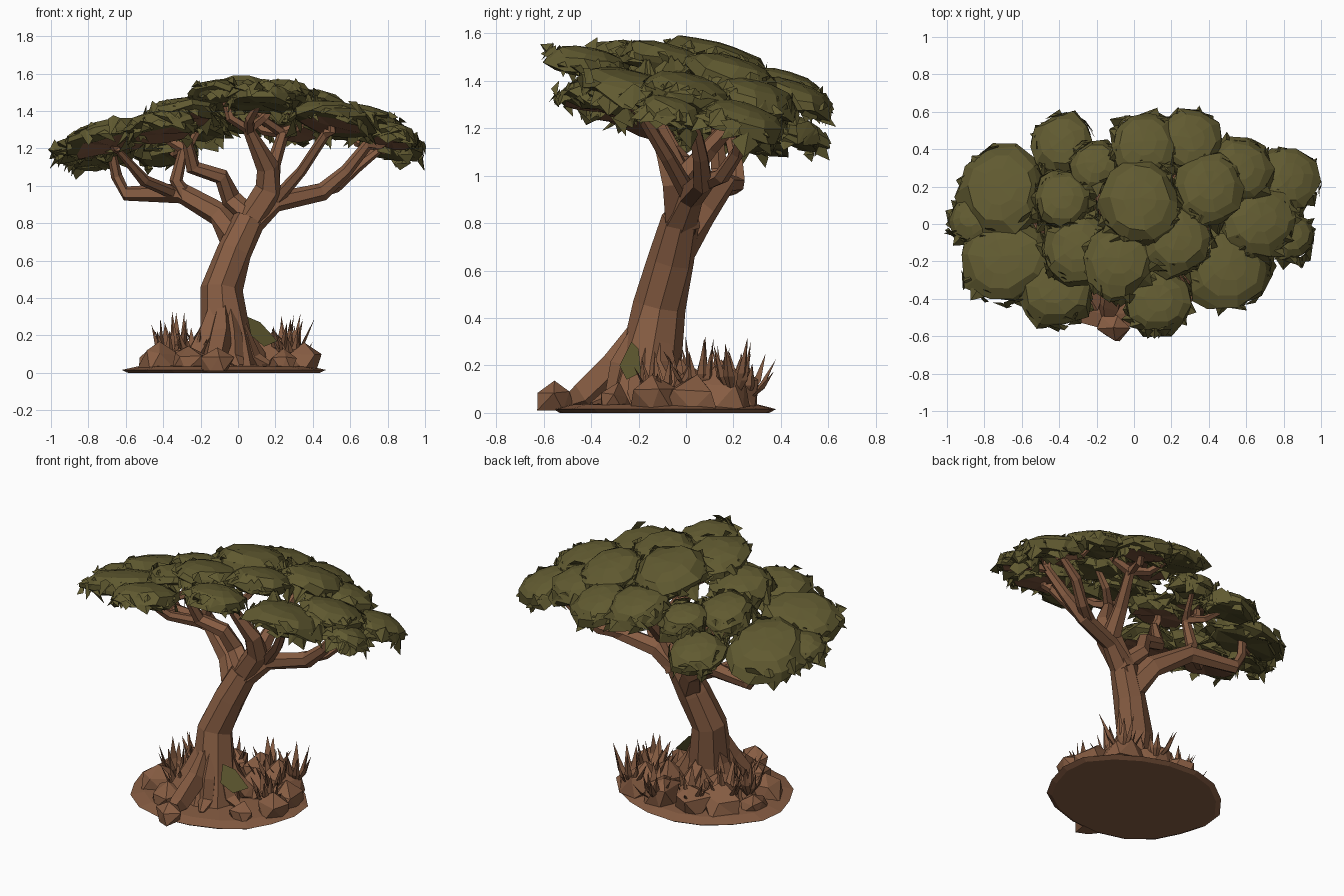
import bpy, bmesh, math, random
from mathutils import Vector, Matrix

random.seed(7)
cube = bpy.data.objects.get("Cube")
if cube:
    bpy.data.objects.remove(cube, do_unlink=True)


def material(name, rgb):
    mat = bpy.data.materials.new(name)
    mat.use_nodes = True
    mat.diffuse_color = (*rgb, 1)
    mat.node_tree.nodes["Principled BSDF"].inputs["Base Color"].default_value = (*rgb, 1)
    return mat


BARK = material("earthy_brown", (0.24, 0.108, 0.055))
LEAF = material("olive_green", (0.118, 0.102, 0.03))


def jitter(amount):
    return random.uniform(-amount, amount)


def finish(bm, name, *mats):
    bmesh.ops.recalc_face_normals(bm, faces=bm.faces)
    mesh = bpy.data.meshes.new(name)
    bm.to_mesh(mesh)
    bm.free()
    for mat in mats:
        mesh.materials.append(mat)
    obj = bpy.data.objects.new(name, mesh)
    bpy.context.collection.objects.link(obj)
    return obj


def bridge(bm, low, high):
    n = len(low)
    return [bm.faces.new((low[i], low[(i + 1) % n], high[(i + 1) % n], high[i])) for i in range(n)]


def fan(bm, ring, tip):
    n = len(ring)
    return [bm.faces.new((ring[i], ring[(i + 1) % n], tip)) for i in range(n)]


def tube(bm, points, radii, sides=6, rough=0.16):
    """Faceted tapering limb along a path, kept above the ground."""
    points = [Vector(p) for p in points]
    previous = None
    for i, p in enumerate(points):
        along = (points[min(i + 1, len(points) - 1)] - points[max(i - 1, 0)]).normalized()
        side = along.cross(Vector((0, 1, 0)))
        if side.length < 0.2:
            side = along.cross(Vector((0, 0, 1)))
        side.normalize()
        up = side.cross(along)
        ring = []
        for k in range(sides):
            a = math.tau * k / sides
            spot = p + (side * math.cos(a) + up * math.sin(a)) * radii[i] * (1 + jitter(rough))
            spot.z = max(spot.z, .012)
            ring.append(bm.verts.new(spot))
        if previous:
            bridge(bm, previous, ring)
        else:
            bm.faces.new(ring)
        previous = ring
    bm.faces.new(previous)


# Leaning trunk
bm = bmesh.new()
tube(bm, [(-.07, -.17, .02), (-.07, -.15, .2), (-.09, -.11, .45), (-.02, -.06, .65), (.06, -.02, .82)],
     [.2, .14, .108, .098, .085], 8, .08)
finish(bm, "trunk", BARK)

# Flared roots: direction, reach, thickness
bm = bmesh.new()
for angle, reach, girth in ((258, .26, .075), (290, .14, .05), (350, .15, .045), (35, .2, .06),
                            (85, .24, .06), (150, .2, .06), (215, .22, .065)):
    a = math.radians(angle)
    d = Vector((math.cos(a), math.sin(a), 0))
    start = Vector((-.07, -.17, 0))
    tube(bm, [start + d * .05 + Vector((0, .03, random.uniform(.34, .46))),
              start + d * .11 + Vector((0, 0, .2)), start + d * reach + Vector((0, 0, .07)),
              start + d * (reach + .1) + Vector((0, 0, .03))], [.025, girth * .9, girth, .02], 5, .25)
finish(bm, "roots", BARK)

# Main limbs
limbs = {
    "left_sweeping_limb": ([(.0, -.04, .7), (-.1, .06, .84), (-.3, .16, .96), (-.6, .21, .96),
                            (-.65, .21, 1.05), (-.68, .18, 1.2)], [.08, .065, .05, .04, .03, .025]),
    "left_upright_limb": ([(-.28, .15, .95), (-.33, .14, 1.03), (-.29, .13, 1.2)], [.045, .035, .028]),
    "left_front_limb": ([(-.34, .16, .96), (-.5, .0, 1.03), (-.65, -.14, 1.2)], [.035, .03, .02]),
    "right_limb": ([(.05, -.03, .78), (.2, .02, .91), (.45, .07, .97), (.58, .06, 1.08), (.7, .03, 1.23)],
                   [.075, .055, .045, .035, .025]),
    "right_back_limb": ([(.4, .06, .96), (.52, .15, 1.0), (.63, .22, 1.1), (.76, .24, 1.2)], [.04, .035, .03, .02]),
    "right_front_limb": ([(.2, .01, .92), (.34, -.08, 1.08), (.47, -.2, 1.28)], [.04, .033, .024]),
    "centre_limb": ([(.06, -.02, .8), (.17, -.03, .98), (.16, -.08, 1.1), (.06, -.17, 1.3)], [.085, .07, .058, .03]),
    "centre_back_limb": ([(.16, -.03, .96), (.19, .1, 1.12), (.24, .25, 1.28)], [.06, .045, .03]),
    "inner_limb": ([(.06, -.02, .84), (-.04, .03, .93), (-.09, -.02, 1.05), (-.24, -.06, 1.1), (-.28, -.14, 1.28)],
                   [.06, .05, .045, .038, .025]),
}
tips = []
for name, (path, radii) in limbs.items():
    bm = bmesh.new()
    tube(bm, path, radii)
    finish(bm, name, BARK)
    tips += [Vector(p) for p in path[-2:]]

# Canopy pads: x, y, radius, top height
pads = [
    (-.71, .18, .25, 1.29), (-.69, -.19, .26, 1.34), (-.87, .02, .13, 1.26), (-.42, -.36, .21, 1.39),
    (-.38, .43, .18, 1.26), (-.38, .13, .17, 1.41), (-.2, .31, .15, 1.38), (-.3, -.13, .2, 1.46),
    (-.08, -.2, .21, 1.56), (.03, .12, .24, 1.565), (.05, .42, .19, 1.44), (.3, .44, .19, 1.4),
    (.13, -.41, .19, 1.54), (.4, .19, .2, 1.5), (.23, -.08, .2, 1.555), (.5, -.23, .24, 1.44),
    (.56, .29, .19, 1.4), (.67, .02, .21, 1.42), (.83, .24, .18, 1.3), (.83, -.06, .14, 1.33),
]
twigs = bmesh.new()
for index, (x, y, radius, top) in enumerate(pads):
    bm = bmesh.new()
    thick = .09 + radius * .26
    centre = Vector((0, 0, -thick))
    stretch = random.uniform(.94, 1.06)
    rings = []
    # ring profile: radius share, height share, unevenness
    for share, height, rough in ((.72, .15, .1), (.98, .3, .18), (.94, .58, .12), (.72, .84, .05), (.4, .96, .02)):
        ring = []
        for k in range(10):
            a = math.tau * (k + jitter(.25)) / 10
            r = radius * share * (1 + jitter(rough * .7))
            ring.append(bm.verts.new(centre + Vector((math.cos(a) * r * stretch, math.sin(a) * r / stretch,
                                                      thick * (height + jitter(rough))))))
        rings.append(ring)
    for low, high in zip(rings, rings[1:]):
        bridge(bm, low, high)
    fan(bm, rings[-1], bm.verts.new((0, 0, 0)))
    under = fan(bm, rings[0], bm.verts.new(centre + Vector((0, 0, thick * .2))))
    if index % 2:
        for face in under:
            face.material_index = 1
    # Ragged leaf shards round the rim
    for k in range(30):
        a = math.tau * k / 30 + jitter(.1)
        out = Vector((math.cos(a), math.sin(a), 0))
        across = Vector((-out.y, out.x, 0))
        base = centre + out * radius * random.uniform(.75, .95) + Vector((0, 0, thick * random.uniform(.1, .6)))
        width = random.uniform(.03, .06)
        tip = base + out * random.uniform(0, .06) + across * jitter(.05) + Vector((0, 0, random.uniform(-.07, .03)))
        corners = [base - across * width + Vector((0, 0, jitter(.04))), tip,
                   base + across * width + Vector((0, 0, jitter(.04))), base + Vector((0, 0, .045))]
        verts = [bm.verts.new(c) for c in corners]
        bm.faces.new(verts[:3])
        bm.faces.new((verts[0], verts[1], verts[3]))
        bm.faces.new((verts[1], verts[2], verts[3]))
    # Every pad leans to the back, and outward to its own side
    lean = Matrix.Rotation(x * .25, 4, "Y") @ Matrix.Rotation(-.26 - y * .12, 4, "X")
    place = Matrix.Translation((x, y, top - thick * .5)) @ lean @ Matrix.Translation((0, 0, thick * .5))
    bm.transform(place)
    finish(bm, f"leaf_pad_{index + 1}", LEAF, BARK)
    # Branchlet from the nearest limb end up into the pad
    goal = place @ Vector((0, 0, -thick * .5))
    start = min(tips, key=lambda t: (t - goal).length)
    bend = start.lerp(goal, .5) + Vector((jitter(.03), jitter(.03), -.03))
    tube(twigs, [start, bend, goal], [.03, .024, .014], 5)
finish(twigs, "branchlets", BARK)

# Earth base
bm = bmesh.new()
rings = []
for share, z in ((.95, 0), (1.01, .016), (.85, .035)):
    rings.append([bm.verts.new((-.075 + .54 * share * math.cos(a) * (1 + .03 * math.sin(5 * a)),
                                -.09 + .465 * share * math.sin(a) * (1 + .03 * math.cos(3 * a)), z))
                  for a in (math.tau * k / 18 for k in range(18))])
for low, high in zip(rings, rings[1:]):
    bridge(bm, low, high)
bm.faces.new(rings[0])
fan(bm, rings[-1], bm.verts.new((-.07, -.1, .05)))
finish(bm, "earth_base", BARK)

# Rocks: x, y, size
rocks = [(-.11, -.55, .085), (-.25, -.36, .1), (-.42, -.22, .11), (-.46, -.03, .09), (-.33, .1, .13),
         (-.17, .18, .13), (.03, .2, .14), (.21, .15, .14), (.34, .02, .11), (.34, -.13, .1),
         (.23, -.3, .08), (.12, .02, .13), (-.24, -.03, .13)]
bm = bmesh.new()
for x, y, size in rocks:
    place = Matrix.Translation((x, y, size * .5)) @ Matrix.Rotation(jitter(3), 4, "Z")
    made = bmesh.ops.create_icosphere(bm, subdivisions=1, radius=size, matrix=place)
    for v in made["verts"]:
        v.co += Vector((jitter(.25), jitter(.25), jitter(.15))) * size
        v.co.z = max(v.co.z, .01)
finish(bm, "rocks", BARK)

# Spiky dry plants: x, y, height
bm = bmesh.new()
for x, y, height in ((-.32, .05, .35), (-.38, -.1, .28), (-.24, -.24, .26), (.22, .06, .32),
                     (.26, .2, .35), (.05, .25, .28), (-.16, .18, .28), (.29, -.1, .25)):
    for k in range(10):
        a = math.tau * k / 10 + jitter(.25)
        out = Vector((math.cos(a), math.sin(a), 0))
        across = Vector((-out.y, out.x, 0)) * .024
        root = Vector((x, y, .04))
        spread = random.uniform(.03, .17)
        tip = root + out * spread + Vector((0, 0, height * random.uniform(.65, 1) - spread * .5))
        middle = root.lerp(tip, .45) + out * .015
        ring = [bm.verts.new(c) for c in (middle - across, middle + out * .014, middle + across)]
        fan(bm, ring, bm.verts.new(tip))
        fan(bm, ring, bm.verts.new(root))
finish(bm, "spiky_plants", BARK)

# Broad green leaf leaning on the trunk foot
bm = bmesh.new()
outline = [(.05, -.23, .3), (.12, -.2, .27), (.21, -.19, .17), (.14, -.25, .14), (.07, -.28, .2)]
bm.faces.new([bm.verts.new(p) for p in outline])
bmesh.ops.solidify(bm, geom=bm.faces[:], thickness=.009)
finish(bm, "green_leaf", LEAF)
